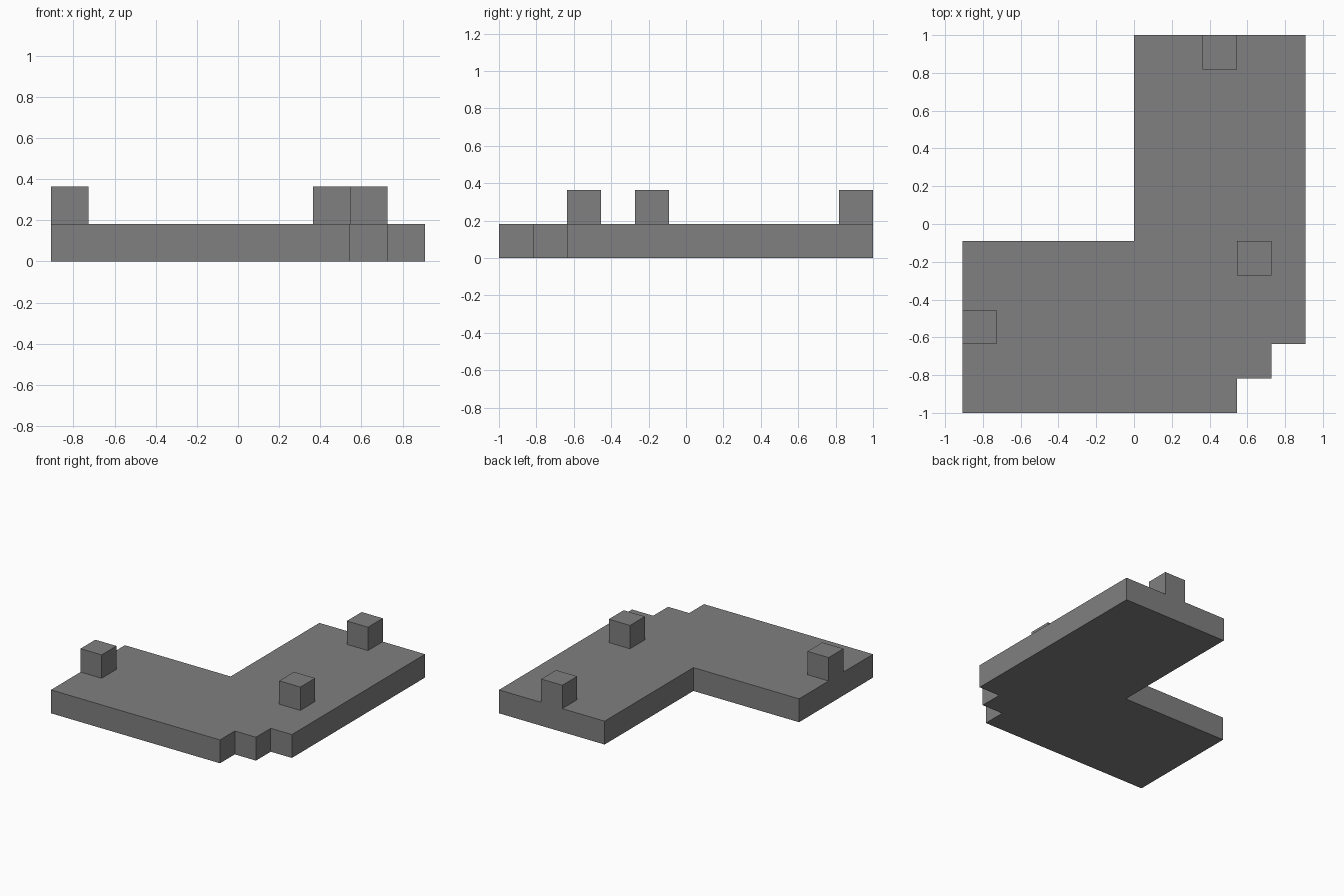
import bpy
import bmesh

cube = bpy.data.objects.get("Cube")
if cube:
    bpy.data.objects.remove(cube, do_unlink=True)

U = 2 / 11  # one grid cell

grey = bpy.data.materials.new("mid_grey")
grey.use_nodes = True
colour = (0.214, 0.214, 0.214, 1)
grey.diffuse_color = colour
grey.node_tree.nodes["Principled BSDF"].inputs["Base Color"].default_value = colour


def prism(name, outline, level):
    """Extrude an outline given in cells, one cell high, from the given level."""
    bm = bmesh.new()
    verts = [bm.verts.new(((x - 5) * U, (y - 5.5) * U, level * U)) for x, y in outline]
    base = bm.faces.new(verts)
    top = bmesh.ops.extrude_face_region(bm, geom=[base], use_keep_orig=True)["geom"]
    for v in top:
        if isinstance(v, bmesh.types.BMVert):
            v.co.z += U
    bmesh.ops.recalc_face_normals(bm, faces=bm.faces)
    mesh = bpy.data.meshes.new(name)
    bm.to_mesh(mesh)
    bm.free()
    mesh.materials.append(grey)
    obj = bpy.data.objects.new(name, mesh)
    bpy.context.collection.objects.link(obj)
    return obj


# L-shaped slab with a stepped outer corner
prism("corner_slab", [(0, 0), (8, 0), (8, 1), (9, 1), (9, 2), (10, 2),
                      (10, 11), (5, 11), (5, 5), (0, 5)], 0)

# Cube posts on both ends and near the corner
for name, x, y in (("left_arm_post", 0, 2), ("corner_post", 8, 4), ("back_arm_post", 7, 10)):
    name = name.replace("left_arm", "right_arm")  # the -x side is the model's right
    prism(name, [(x, y), (x + 1, y), (x + 1, y + 1), (x, y + 1)], 1)
